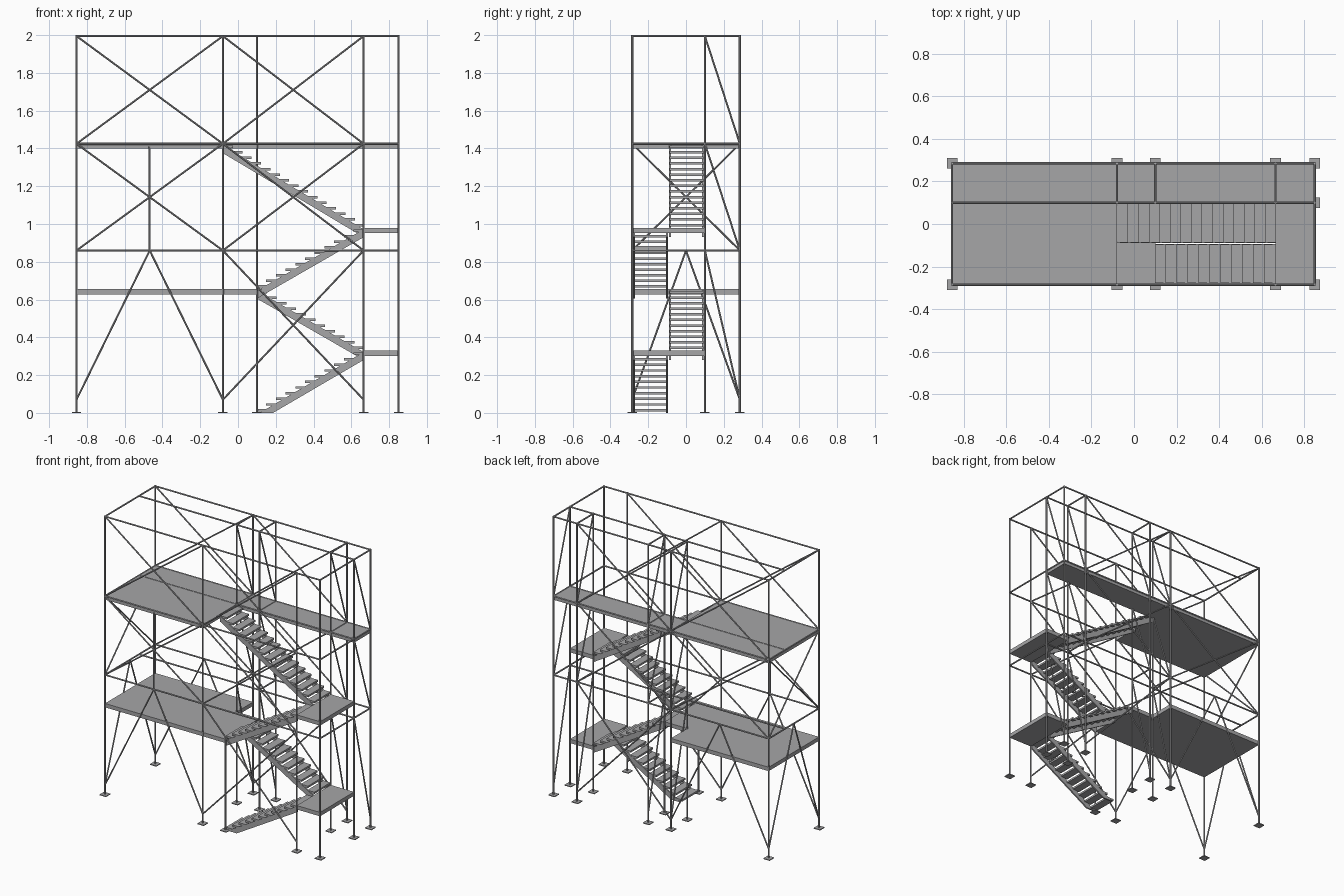
import bpy, bmesh
from mathutils import Vector

if "Cube" in bpy.data.objects:
    bpy.data.objects.remove(bpy.data.objects["Cube"])

steel = bpy.data.materials.new("grey_steel")
steel.diffuse_color = (0.38, 0.38, 0.39, 1)
steel.use_nodes = True
steel.node_tree.nodes["Principled BSDF"].inputs["Base Color"].default_value = steel.diffuse_color

# Grid lines of the frame
XS = (-0.855, -0.08, 0.10, 0.665, 0.85)
L, A, B, C, R = XS
F, M, K = -0.285, 0.10, 0.285          # front, inner and back rows
LEVELS = (0.86, 1.425, 1.995)
BAYS = ((0.86, 1.425), (1.425, 1.995))


def finish(name, bm):
    bmesh.ops.recalc_face_normals(bm, faces=bm.faces[:])
    me = bpy.data.meshes.new(name)
    bm.to_mesh(me)
    bm.free()
    me.materials.append(steel)
    ob = bpy.data.objects.new(name, me)
    bpy.context.collection.objects.link(ob)
    return ob


def tube(bm, a, b, r=0.0055):
    a, b = Vector(a), Vector(b)
    d = b - a
    m = d.to_track_quat('Z', 'Y').to_matrix().to_4x4()
    m.translation = (a + b) / 2
    bmesh.ops.create_cone(bm, cap_ends=True, segments=8, radius1=r,
                          radius2=r, depth=d.length, matrix=m)


def prism(bm, pts, direction):
    face = bm.faces.new([bm.verts.new(p) for p in pts])
    ext = bmesh.ops.extrude_face_region(bm, geom=[face], use_keep_orig=True)
    moved = [g for g in ext["geom"] if isinstance(g, bmesh.types.BMVert)]
    bmesh.ops.translate(bm, verts=moved, vec=direction)


def box(bm, x0, x1, y0, y1, z0, z1):
    prism(bm, [(x0, y0, z0), (x1, y0, z0), (x1, y1, z0), (x0, y1, z0)],
          (0, 0, z1 - z0))


def tubes(name, segments, r=0.0055):
    bm = bmesh.new()
    for a, b in segments:
        tube(bm, a, b, r)
    ob = finish(name, bm)
    bpy.ops.object.select_all(action='DESELECT')
    ob.select_set(True)
    bpy.context.view_layer.objects.active = ob
    bpy.ops.object.shade_smooth_by_angle()


# Posts and base plates
spots = [(x, y) for x in XS for y in (F, M, K) if (x, y) != (L, M)]
tubes("posts", [((x, y, 0), (x, y, 0.65 if (x, y) == (B, F) else 2.0))
                for x, y in spots], 0.006)
bm = bmesh.new()
for x, y in spots:
    box(bm, x - 0.025, x + 0.025, y - 0.025, y + 0.025, 0, 0.006)
finish("base_plates", bm)

# Horizontal rails: long rows, ends and short ties of the narrow rear bay
rails = []
for z in LEVELS:
    rails += [((L, y, z), (R, y, z)) for y in (F, M, K)]
    rails += [((x, F, z), (x, K, z)) for x in (L, R)]
    rails += [((x, M, z), (x, K, z)) for x in (A, B, C)]
tubes("rails", rails)

# Diagonal braces
braces = []


def cross(a, b, z0, z1):
    braces.append(((*a, z0), (*b, z1)))
    braces.append(((*a, z1), (*b, z0)))


def inverted_v(a, b):
    top = ((a[0] + b[0]) / 2, (a[1] + b[1]) / 2, 0.86)
    braces.append(((*a, 0.07), top))
    braces.append(((*b, 0.07), top))


for y in (F, K):
    for z0, z1 in BAYS:
        cross((L, y), (A, y), z0, z1)
    for z0, z1 in ((0.07, 0.86),) + BAYS:
        cross((A, y), (C, y), z0, z1)
    inverted_v((L, y), (A, y))
cross((L, F), (L, K), *BAYS[0])
inverted_v((L, F), (L, K))
for x in (A, B, C, R):
    for z0, z1 in ((0.07, 0.86),) + BAYS:
        braces.append(((x, M, z1), (x, K, z0)))
braces.append((((L + A) / 2, F, 0.86), ((L + A) / 2, F, 1.41)))
tubes("braces", braces, 0.005)


# Decks and landings, built from footprint outlines
def deck(name, outline, top, thick=0.028):
    bm = bmesh.new()
    prism(bm, [(x, y, top) for x, y in outline], (0, 0, -thick))
    finish(name, bm)


deck("upper_deck", [(L, F), (A, F), (A, M), (R, M), (R, K), (L, K)], 1.427)
deck("lower_deck", [(L, F), (B, F), (B, M), (A, M), (A, K), (L, K)], 0.655)
for name, z in (("low_landing", 0.33), ("high_landing", 0.98)):
    deck(name, [(C, F), (R, F), (R, M), (C, M)], z)


# Stair flights: two sloping stringers and open treads
def flight(name, xa, za, xb, zb, y0, y1, n):
    bm = bmesh.new()
    dx, dz = xb - xa, zb - za
    top, low = -0.008, -0.05
    if za == 0:                        # foot of the first flight rests flat
        side = [(xa, 0), (xa - low * dx / dz, 0), (xb, zb + low),
                (xb, zb + top), (xa - top * dx / dz, 0)]
        side.pop(0)
    else:
        side = [(xa, za + low), (xb, zb + low), (xb, zb + top), (xa, za + top)]
    for y in (y0, y1 - 0.01):
        prism(bm, [(x, y, z) for x, z in side], (0, 0.01, 0))
    for i in range(n):
        t = (i + 0.5) / n
        x, z = xa + dx * t, za + dz * t
        box(bm, x - 0.028, x + 0.028, y0 + 0.002, y1 - 0.002, z - 0.007, z + 0.006)
    finish(name, bm)


flight("stair_flight_1", B, 0, C, 0.33, -0.28, -0.095, 11)
flight("stair_flight_2", C, 0.33, B, 0.655, -0.09, 0.095, 11)
flight("stair_flight_3", B, 0.655, C, 0.98, -0.28, -0.095, 11)
flight("stair_flight_4", C, 0.98, A, 1.425, -0.09, 0.095, 15)
